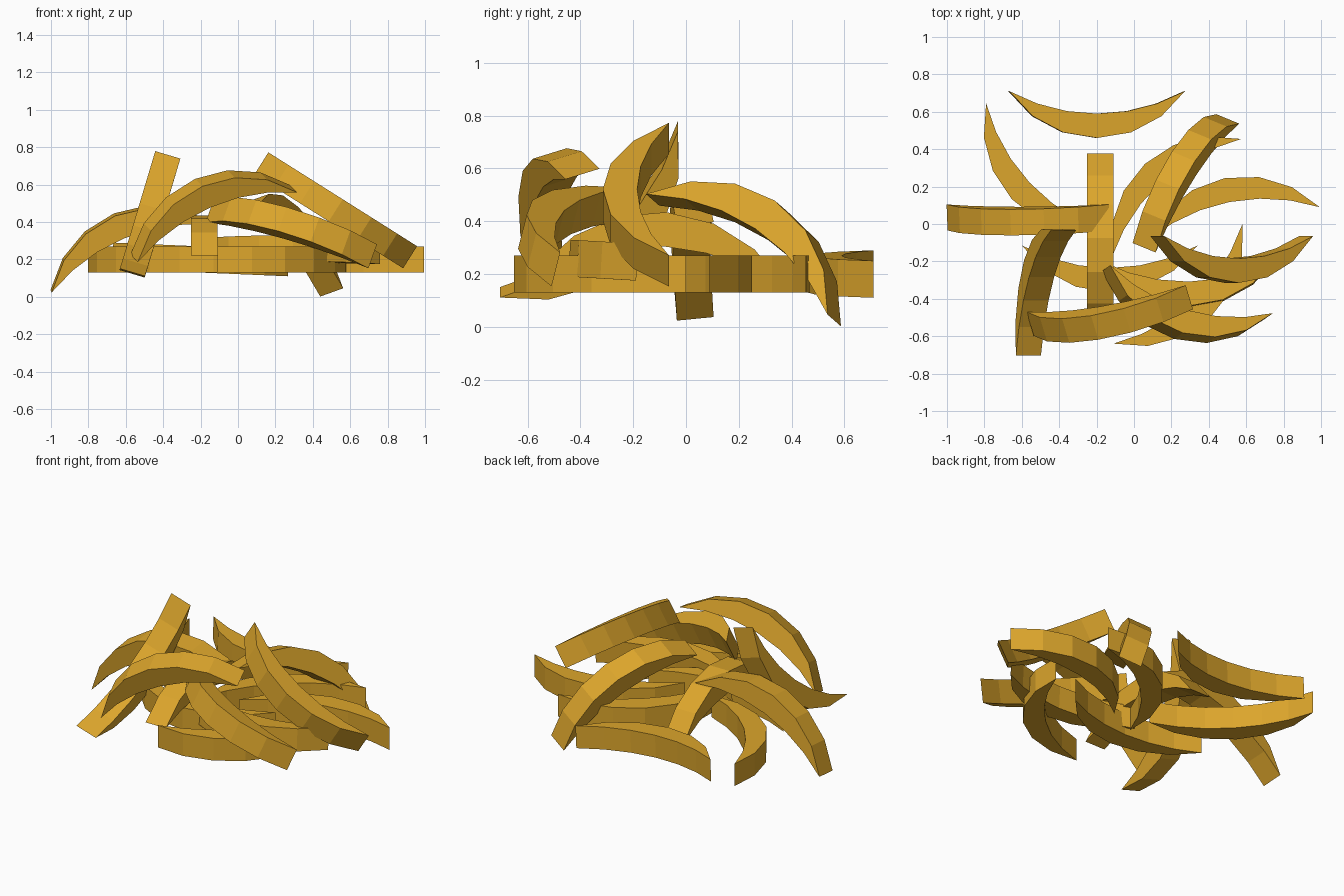
import bpy, math
from mathutils import Vector

if "Cube" in bpy.data.objects:
    bpy.data.objects.remove(bpy.data.objects["Cube"])

mat = bpy.data.materials.new("golden")
mat.diffuse_color = (0.72, 0.38, 0.025, 1)
mat.use_nodes = True
mat.node_tree.nodes["Principled BSDF"].inputs["Base Color"].default_value = mat.diffuse_color

HALF, WIDTH = 0.47, 0.14


def arc(sag, n=6):
    # points on an arc over the chord, tip to tip
    r = (HALF ** 2 + sag ** 2) / (2 * sag)
    a = math.asin(HALF / r)
    return [(r * math.sin(-a + 2 * a * i / n), sag - r + r * math.cos(-a + 2 * a * i / n))
            for i in range(n + 1)]


# crescent profile: outer arc one way, inner arc back, sharp shared tips
PROFILE = arc(0.25) + arc(0.12)[-2:0:-1]


def wedge(name, start, end, bulge):
    # crescent between two tips, bulging toward a direction, extruded sideways
    s, e = Vector(start), Vector(end)
    mid = (s + e) / 2
    c = (e - s).normalized()
    o = Vector(bulge)
    o = (o - c * o.dot(c)).normalized()
    w = o.cross(c) * (WIDTH / 2)
    n = len(PROFILE)
    verts = [mid + c * x + o * y + w * k for k in (-1, 1) for x, y in PROFILE]
    faces = [tuple(range(n)), tuple(range(2 * n - 1, n - 1, -1))]
    faces += [(i, i + n, (i + 1) % n + n, (i + 1) % n) for i in range(n)]
    # face order follows the handedness of c, o, w
    faces = [f[::-1] for f in faces] if c.cross(o).dot(w) > 0 else faces
    me = bpy.data.meshes.new(name)
    me.from_pydata(verts, [], faces)
    import bmesh
    bm = bmesh.new()
    bm.from_mesh(me)
    bmesh.ops.recalc_face_normals(bm, faces=bm.faces)
    bm.to_mesh(me)
    bm.free()
    me.materials.append(mat)
    ob = bpy.data.objects.new(name, me)
    bpy.context.collection.objects.link(ob)


# bottom layer, lying flat
FLAT = [
    ((-0.67, 0.71, 0.22), (0.27, 0.71, 0.18), (0, -1, 0)),
    ((-0.79, 0.645, 0.2), (-0.15, -0.04, 0.2), (-0.7, -0.7, 0)),
    ((0.995, 0.09, 0.2), (0.07, -0.09, 0.2), (-0.19, 1, 0)),
    ((0.575, 0.455, 0.2), (-0.12, -0.18, 0.2), (-0.7, 0.7, 0)),
    ((-0.11, -0.64, 0.2), (0.58, 0.0, 0.2), (0.7, -0.7, 0)),
    ((-0.6, -0.115, 0.2), (0.34, -0.115, 0.2), (0, -1, 0)),
    ((-0.18, -0.2, 0.245), (0.76, -0.185, 0.245), (0, -1, 0.06)),
]
# upper layer, leaning and arching over the pile
LEANING = [
    ((-0.18, -0.56, 0.22), (-0.18, 0.375, 0.15), (0, 0.07, 1)),
    ((0.055, -0.125, 0.48), (0.5, 0.56, 0.025), (-0.007, 0.07, 0.1)),
    ((-0.535, -0.53, 0.215), (0.275, -0.395, 0.57), (-0.042, -0.048, 0.114)),
    ((-1.0, 0.035, 0.03), (-0.13, 0.035, 0.39), (-0.37, -0.1, 0.87)),
    ((-0.375, -0.03, 0.76), (-0.565, -0.705, 0.13), (-0.2, 0.7, -0.68)),
    ((0.13, -0.065, 0.71), (0.915, -0.065, 0.215), (0, -1, 0)),
    ((-0.14, -0.24, 0.46), (0.71, -0.49, 0.22), (-0.2, -0.9, 0.3)),
]
for i, p in enumerate(FLAT):
    wedge(f"flat_wedge_{i + 1}", *p)
for i, p in enumerate(LEANING):
    wedge(f"leaning_wedge_{i + 1}", *p)
